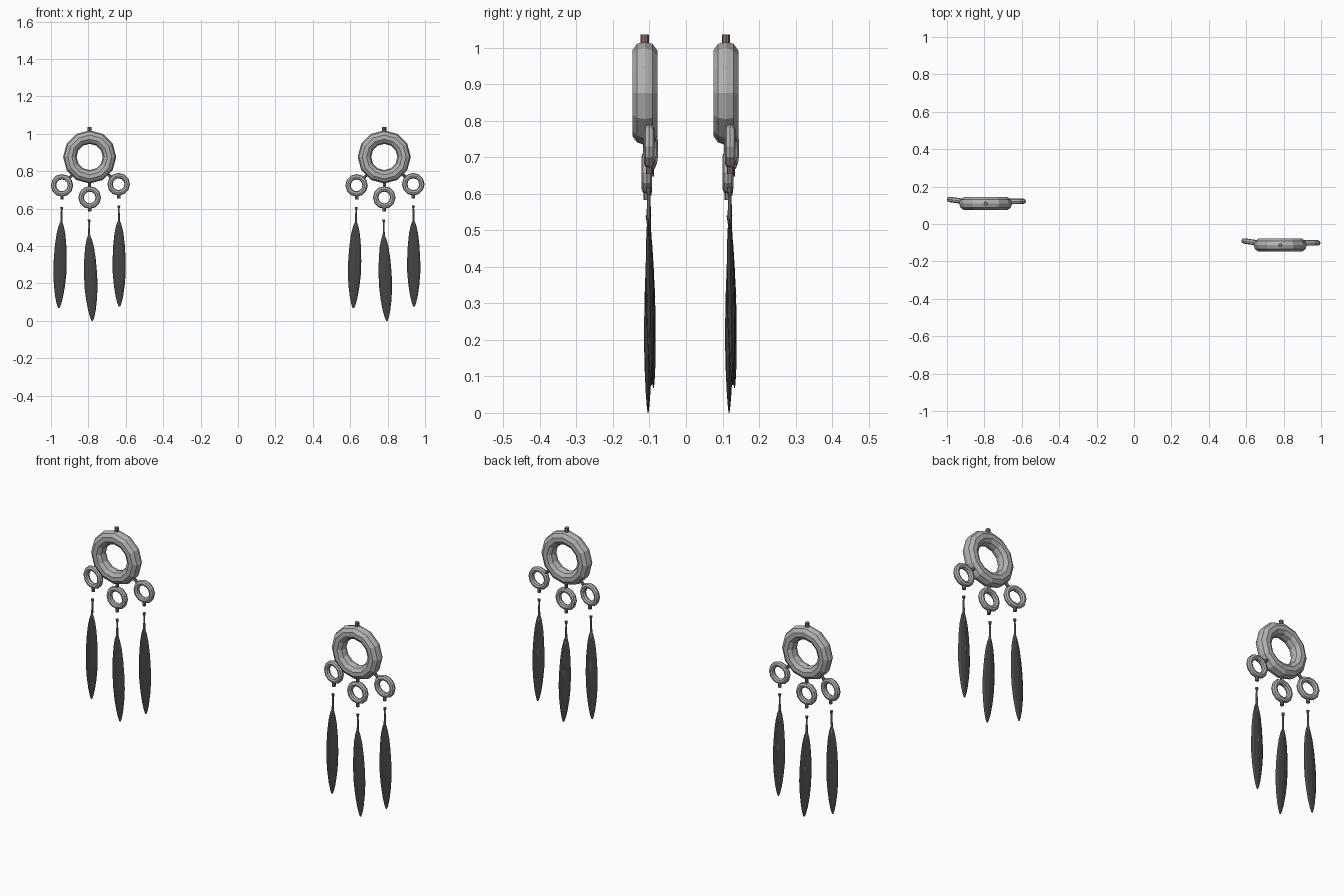
import bpy, bmesh, math
from mathutils import Vector, Matrix

if "Cube" in bpy.data.objects:
    bpy.data.objects.remove(bpy.data.objects["Cube"], do_unlink=True)


def material(name, colour):
    m = bpy.data.materials.new(name)
    m.use_nodes = True
    m.diffuse_color = (*colour, 1)
    m.node_tree.nodes["Principled BSDF"].inputs["Base Color"].default_value = (*colour, 1)
    return m


SILVER = material("pale grey", (0.45, 0.45, 0.45))
BROWN = material("dull brown", (0.26, 0.17, 0.14))
DARK = material("charcoal", (0.06, 0.06, 0.06))
QUILL = material("quill grey", (0.25, 0.24, 0.23))


def finish(bm, name, mat):
    bmesh.ops.recalc_face_normals(bm, faces=bm.faces)
    mesh = bpy.data.meshes.new(name)
    bm.to_mesh(mesh)
    bm.free()
    mesh.materials.append(mat)
    obj = bpy.data.objects.new(name, mesh)
    bpy.context.collection.objects.link(obj)
    return obj


def loft(name, mat, rings):
    """Skin a list of equally sized point rings and cap both ends."""
    bm = bmesh.new()
    loops = [[bm.verts.new(p) for p in ring] for ring in rings]
    n = len(loops[0])
    for a, b in zip(loops, loops[1:]):
        for i in range(n):
            j = (i + 1) % n
            bm.faces.new((a[i], a[j], b[j], b[i]))
    bm.faces.new(loops[0])
    bm.faces.new(loops[-1])
    return finish(bm, name, mat)


def hoop(name, centre, major, minor, segs, sides, turn=0):
    bm = bmesh.new()
    place = Matrix.Translation(centre) @ Matrix.Rotation(math.radians(turn), 4, "Z")
    loops = []
    for i in range(segs):
        a = math.tau * i / segs
        loop = []
        for j in range(sides):
            b = math.tau * j / sides
            r = major + minor * math.cos(b)
            p = Vector((r * math.cos(a), minor * math.sin(b), r * math.sin(a)))
            loop.append(bm.verts.new(place @ p))
        loops.append(loop)
    for i in range(segs):
        a, b = loops[i], loops[(i + 1) % segs]
        for j in range(sides):
            k = (j + 1) % sides
            bm.faces.new((a[j], a[k], b[k], b[j]))
    return finish(bm, name, SILVER)


def rod(name, mat, start, end, r1, r2, sides=8):
    start, end = Vector(start), Vector(end)
    spin = (end - start).to_track_quat("Z", "Y")
    rings = []
    for c, r in ((start, r1), (end, r2)):
        rings.append([c + spin @ Vector((r * math.cos(math.tau * i / sides),
                                         r * math.sin(math.tau * i / sides), 0))
                      for i in range(sides)])
    return loft(name, mat, rings)


# Half widths of the feather from top to tip
PROFILE = [(0, .007), (.05, .015), (.14, .024), (.28, .031), (.45, .035),
           (.6, .035), (.75, .029), (.88, .020), (.96, .011), (1, .004)]


def feather(side, bead, top, tip):
    bead, top, tip = Vector(bead), Vector(top), Vector(tip)
    rings = []
    for t, w in PROFILE:
        c = top.lerp(tip, t)
        rings.append([c + Vector((w * math.cos(math.tau * i / 8),
                                  w * .32 * math.sin(math.tau * i / 8), 0))
                      for i in range(8)])
    loft(side + "_feather", DARK, rings)
    # Quill runs down the back of the feather
    back = Vector((0, .009, 0))
    rod(side + "_stem", QUILL, bead, top.lerp(tip, .03), .004, .006)
    rod(side + "_quill", QUILL, top, top.lerp(tip, .45) + back, .005, .003, 6)
    rod(side + "_bead", BROWN, bead + Vector((0, 0, .005)), bead - Vector((0, 0, .008)), .008, .006)


def earring(label, x, y):
    def at(px, py, pz):
        return (x + px, y + py, pz)

    # Main hoop and its hanging peg
    hoop(label + "_large_ring", at(0, 0, .876), .106, .036, 12, 10)
    rod(label + "_top_peg", BROWN, at(0, 0, 1.0), at(0, 0, 1.036), .011, .011)

    # Small hoops with pegs above and below
    for side, px, py, pz, turn in (("right", -.148, .016, .724, -8),
                                   ("middle", 0, .006, .659, 0),
                                   ("left", .155, .012, .730, 0)):
        name = label + "_" + side
        hoop(name + "_small_ring", at(px, py, pz), .046, .0145, 12, 8, turn)
        rod(name + "_lower_peg", BROWN, at(px, py, pz - .054), at(px, py, pz - .076), .009, .009)
        centre, hub = Vector(at(px, py, pz)), Vector(at(0, py * .6, .876))
        d = (hub - centre).normalized()
        rod(name + "_upper_peg", BROWN, centre + d * .052, centre + d * .088, .008, .008)

    # Feathers
    feather(label + "_right", at(-.150, .012, .604), at(-.152, .011, .525), at(-.165, .024, .068))
    feather(label + "_middle", at(-.003, .010, .536), at(-.003, .010, .455), at(.014, .009, 0))
    feather(label + "_left", at(.156, .011, .612), at(.156, .010, .532), at(.159, .019, .076))


earring("left_earring", .782, -.113)
earring("right_earring", -.793, .109)
